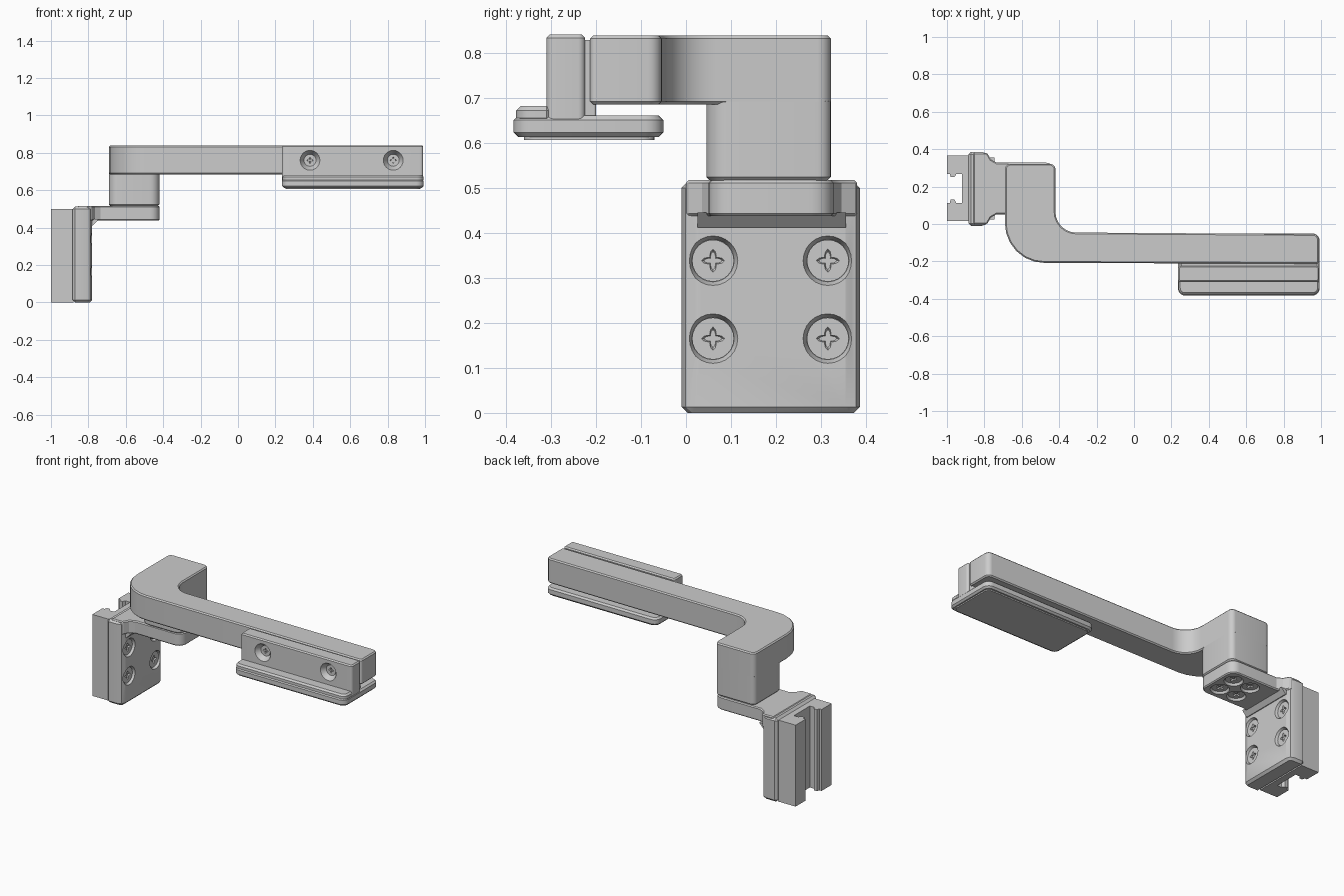
import bpy, bmesh, math
from mathutils import Vector, Matrix

if "Cube" in bpy.data.objects:
    bpy.data.objects.remove(bpy.data.objects["Cube"])


def activate(ob):
    bpy.ops.object.select_all(action='DESELECT')
    ob.select_set(True)
    bpy.context.view_layer.objects.active = ob


def finish(name, bm):
    bmesh.ops.recalc_face_normals(bm, faces=bm.faces)
    me = bpy.data.meshes.new(name)
    bm.to_mesh(me)
    bm.free()
    ob = bpy.data.objects.new(name, me)
    bpy.context.collection.objects.link(ob)
    return ob


def outline(points, seg=5):
    """Points are (u, v) or (u, v, fillet radius)."""
    out = []
    n = len(points)
    for i, p in enumerate(points):
        c = Vector(p[:2])
        if len(p) < 3:
            out.append(c)
            continue
        a = c + (Vector(points[i - 1][:2]) - c).normalized() * p[2]
        b = c + (Vector(points[(i + 1) % n][:2]) - c).normalized() * p[2]
        for k in range(seg + 1):
            t = k / seg
            wa, wc, wb = (1 - t) ** 2, 1.414 * t * (1 - t), t * t
            out.append((a * wa + c * wc + b * wb) / (wa + wc + wb))
    return out


def prism(name, points, lo, hi, bevel=0.0, axis='z', seg=5):
    bm = bmesh.new()
    pts = outline(points, seg)

    def place(p, h):
        return (p.x, p.y, h) if axis == 'z' else (h, p.x, p.y)
    rings = [[bm.verts.new(place(p, h)) for p in pts] for h in (lo, hi)]
    n = len(pts)
    bm.faces.new(rings[0])
    bm.faces.new(rings[1])
    for i in range(n):
        j = (i + 1) % n
        bm.faces.new((rings[0][i], rings[0][j], rings[1][j], rings[1][i]))
    ob = finish(name, bm)
    if bevel:
        m = ob.modifiers.new('bevel', 'BEVEL')
        m.width = bevel
        m.segments = 1
        m.limit_method = 'ANGLE'
        m.angle_limit = math.radians(40)
        activate(ob)
        bpy.ops.object.modifier_apply(modifier=m.name)
    return ob


def rect(x0, x1, y0, y1, r):
    return [(x0, y0, r), (x1, y0, r), (x1, y1, r), (x0, y1, r)]


def loft(name, rings, matrix):
    """Rings are (list of radii, height), capped at both ends."""
    bm = bmesh.new()
    loops = []
    for radii, z in rings:
        n = len(radii)
        loops.append([bm.verts.new(matrix @ Vector(
            (r * math.cos(math.tau * i / n), r * math.sin(math.tau * i / n), z)))
            for i, r in enumerate(radii)])
    for a, b in zip(loops, loops[1:]):
        for i in range(n):
            j = (i + 1) % n
            bm.faces.new((a[i], a[j], b[j], b[i]))
    bm.faces.new(loops[0])
    bm.faces.new(loops[-1])
    return finish(name, bm)


def screw(body, name, pos, direction, r0, r1, depth):
    """Countersunk hole with a cross-recess screw head in it."""
    q = Vector(direction).to_track_quat('Z', 'Y').to_matrix().to_4x4()
    mat = Matrix.Translation(pos) @ q
    n = 24
    over = r0 + (r0 - r1) / depth * 0.004
    cutter = loft('hole_cutter', [([r1] * n, -depth), ([over] * n, 0.004)], mat)
    cutter.hide_render = True
    m = body.modifiers.new('hole', 'BOOLEAN')
    m.operation = 'DIFFERENCE'
    m.solver = 'EXACT'
    m.object = cutter
    activate(body)
    bpy.ops.object.modifier_apply(modifier=m.name)
    bpy.data.objects.remove(cutter)
    top = -depth + 0.008
    tip = r1 * 0.55
    star = [tip * (1, .8, .55, .38, .55, .8)[i % 6] for i in range(n)]
    loft(name, [([r1 * .99] * n, -depth - 0.01), ([r1 * .99] * n, top),
                (star, top), ([s * .6 for s in star], top - 0.014)], mat)


# Slotted rail clamp behind the mounting plate
MID = 0.19
half = [(-0.88, 0.175), (-1, 0.175), (-1, 0.077), (-0.985, 0.077),
        (-0.98, 0.06), (-0.96, 0.06), (-0.95, 0.077), (-0.92, 0.077)]
clamp = [(x, MID + y) for x, y in half] + [(x, MID - y) for x, y in reversed(half)]
prism('rail_clamp', clamp, 0, 0.50)

# Upright mounting plate
plate = prism('mounting_plate', [(-0.885, -0.01), (-0.80, -0.01), (-0.78, 0.008),
              (-0.78, 0.368), (-0.80, 0.386), (-0.885, 0.386)], 0, 0.513, 0.014)
for y in (0.06, 0.315):
    for z in (0.165, 0.338):
        screw(plate, 'plate_screw', (-0.78, y, z), (1, 0, 0), 0.055, 0.047, 0.02)

# Shelf with flared root
shelf = prism('shelf', [(-0.86, 0.0), (-0.785, 0.0), (-0.765, 0.035), (-0.735, 0.052),
              (-0.42, 0.05, 0.05), (-0.42, 0.328, 0.05), (-0.735, 0.328),
              (-0.765, 0.345), (-0.785, 0.38), (-0.86, 0.38)], 0.437, 0.517, 0.006)
for dx in (-0.058, 0.058):
    for dy in (-0.058, 0.058):
        screw(shelf, 'shelf_screw', (-0.555 + dx, MID + dy, 0.437), (0, 0, -1),
              0.053, 0.045, 0.02)
# Chamfer under the shelf root
prism('shelf_gusset', [(-0.79, 0.412), (-0.775, 0.412), (-0.745, 0.445), (-0.79, 0.445)],
      0, 1, axis='z').name = 'shelf_gusset'
g = bpy.data.objects['shelf_gusset']
g.data.transform(Matrix(((1, 0, 0, 0), (0, 0, 0.33, 0.025), (0, 1, 0, 0), (0, 0, 0, 1))))
g.data.flip_normals()

# Post between shelf and arm
prism('post', [(-0.69, 0.045, 0.05), (-0.42, 0.045, 0.05), (-0.42, 0.322, 0.03),
               (-0.69, 0.322, 0.03)], 0.516, 0.70, 0.008)

# Cranked arm
prism('arm', [(-0.69, 0.322, 0.03), (-0.42, 0.322, 0.03), (-0.42, -0.045, 0.11),
              (0.988, -0.054, 0.03), (0.988, -0.213, 0.012), (-0.69, -0.207, 0.21)],
      0.685, 0.838, 0.007, seg=6)

# Grip: upright, spacer, foot, lip and pad
upright = prism('grip_upright', rect(0.235, 0.99, -0.31, -0.224, 0.015), 0.64, 0.84, 0.007)
for x in (0.385, 0.83):
    screw(upright, 'grip_screw', (x, -0.31, 0.76), (0, -1, 0), 0.053, 0.032, 0.035)
prism('grip_spacer', rect(0.25, 0.975, -0.24, -0.20, 0.005), 0.65, 0.828)
prism('grip_foot', rect(0.235, 0.993, -0.383, -0.05, 0.04), 0.613, 0.66, 0.01)
prism('grip_lip', [(0.237, -0.377, 0.035), (0.991, -0.377, 0.035),
                   (0.991, -0.30), (0.237, -0.30)], 0.645, 0.682, 0.01)
prism('grip_pad', rect(0.255, 0.975, -0.36, -0.07, 0.03), 0.606, 0.62)

for ob in bpy.data.objects:
    activate(ob)
    bpy.ops.object.shade_smooth_by_angle(angle=math.radians(25))
